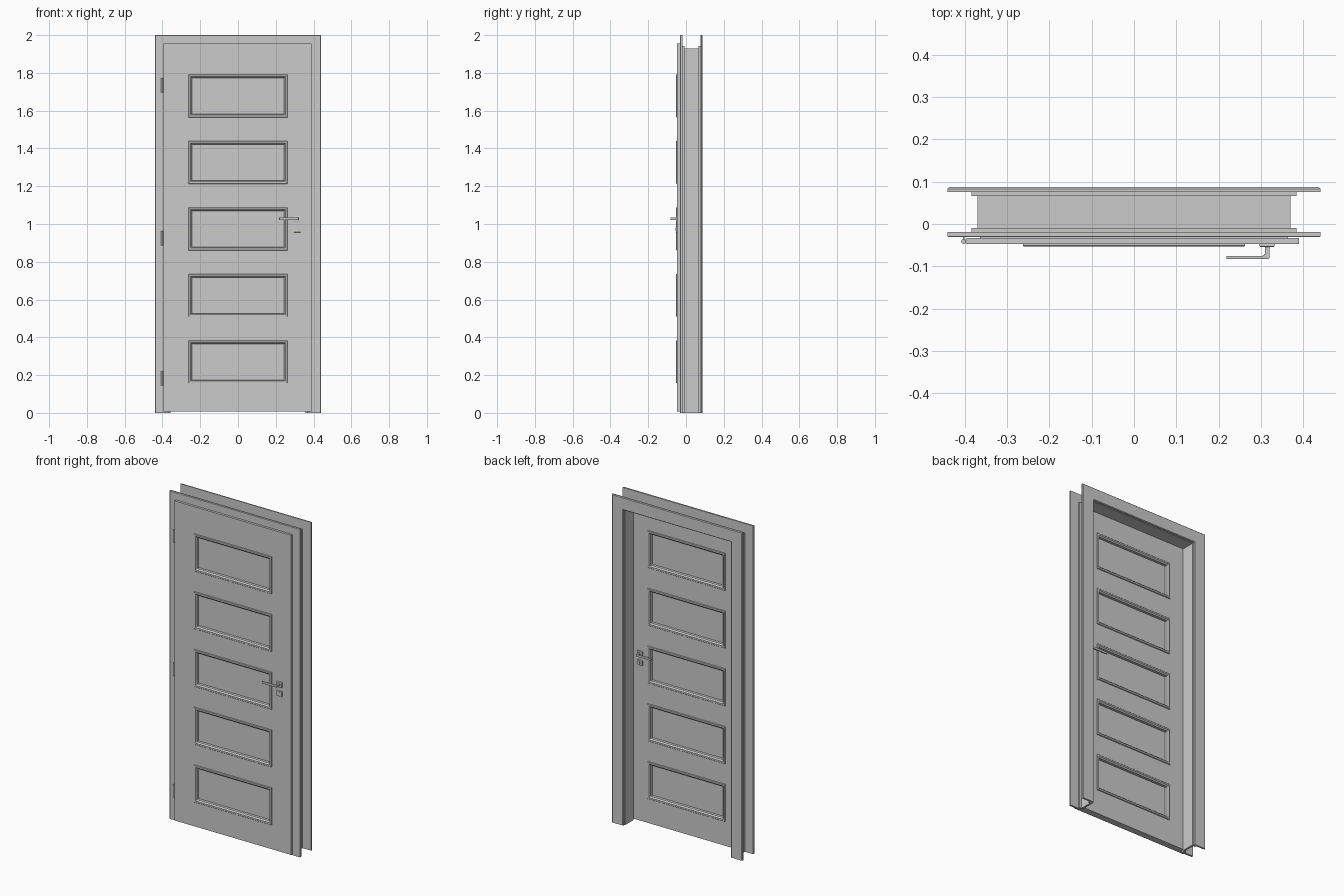
import bpy, bmesh, math

if "Cube" in bpy.data.objects:
    bpy.data.objects.remove(bpy.data.objects["Cube"])

YC = -0.027                      # mid-plane of the door leaf
WINDOWS = [0.27 + 0.352 * i for i in range(5)]
WX, WZ = 0.248, 0.099            # half size of window openings


def finish(name, bm, bevel=0.0, smooth=False):
    bmesh.ops.recalc_face_normals(bm, faces=bm.faces[:])
    me = bpy.data.meshes.new(name)
    bm.to_mesh(me)
    bm.free()
    ob = bpy.data.objects.new(name, me)
    bpy.context.collection.objects.link(ob)
    if bevel:
        m = ob.modifiers.new("bevel", 'BEVEL')
        m.width, m.segments, m.limit_method = bevel, 2, 'ANGLE'
    if smooth:
        bpy.context.view_layer.objects.active = ob
        ob.select_set(True)
        bpy.ops.object.shade_smooth_by_angle(angle=math.radians(40))
        ob.select_set(False)
    return ob


def box(name, x0, x1, y0, y1, z0, z1, bevel=0.0):
    bm = bmesh.new()
    bmesh.ops.create_cube(bm, size=1)
    for v in bm.verts:
        v.co = ((x0 + x1) / 2 + v.co.x * (x1 - x0),
                (y0 + y1) / 2 + v.co.y * (y1 - y0),
                (z0 + z1) / 2 + v.co.z * (z1 - z0))
    return finish(name, bm, bevel)


def sweep(name, corners, profile, closed):
    """Mitred sweep: corners(a) gives the path at offset a; profile is (a, y)."""
    bm = bmesh.new()
    cols = [[bm.verts.new((x, y, z)) for x, z in corners(a)] for a, y in profile]
    n, k = len(cols), len(cols[0])
    for i in range(n):
        p, q = cols[i], cols[(i + 1) % n]
        for j in range(k if closed else k - 1):
            j2 = (j + 1) % k
            bm.faces.new((p[j], p[j2], q[j2], q[j]))
    if not closed:
        bm.faces.new([c[0] for c in cols])
        bm.faces.new([c[-1] for c in cols])
    return finish(name, bm)


def pierced_slab(name, x0, x1, z0, z1, y0, y1):
    """Flat slab with the five window openings."""
    xs = [x0, -WX, WX, x1]
    zs = [z0] + [w + s * WZ for w in WINDOWS for s in (-1, 1)] + [z1]
    bm = bmesh.new()
    g = [[bm.verts.new((x, y0, z)) for z in zs] for x in xs]
    for i in range(3):
        for j in range(len(zs) - 1):
            if i != 1 or j % 2 == 0:
                bm.faces.new((g[i][j], g[i + 1][j], g[i + 1][j + 1], g[i][j + 1]))
    r = bmesh.ops.extrude_face_region(bm, geom=bm.faces[:], use_keep_orig=True)
    for v in r["geom"]:
        if isinstance(v, bmesh.types.BMVert):
            v.co.y = y1
    return finish(name, bm)


def side_y(y, side):             # mirror to the back of the leaf
    return y if side == "front" else 2 * YC - y


# Door frame: lining and two casings with tongues
def jamb(a):
    return [(-a, 0), (-a, a + 1.56), (a, a + 1.56), (a, 0)]


sweep("frame_lining", jamb, [(0.370, -0.019), (0.370, 0.076), (0.358, 0.076),
                             (0.358, -0.005), (0.367, -0.005), (0.367, -0.019)], False)
sweep("front_casing", jamb, [(0.370, -0.009), (0.383, -0.009), (0.383, -0.019), (0.440, -0.019),
                             (0.440, -0.029), (0.438, -0.031), (0.368, -0.031),
                             (0.367, -0.029), (0.367, -0.019), (0.370, -0.019)], False)
sweep("back_casing", jamb, [(0.370, 0.066), (0.383, 0.066), (0.383, 0.076), (0.440, 0.076),
                            (0.440, 0.083), (0.436, 0.087), (0.366, 0.087),
                            (0.362, 0.083), (0.362, 0.076), (0.370, 0.076)], False)

# Rebated door leaf
pierced_slab("leaf_front", -0.395, 0.390, 0.008, 1.955, -0.047, -0.033)
pierced_slab("leaf_back", -0.364, 0.364, 0.008, 1.923, -0.033, -0.007)

# Glass panes and beads on both faces
for i, zc in enumerate(WINDOWS):
    box(f"glass_{i}", -WX, WX, YC - 0.003, YC + 0.003, zc - WZ, zc + WZ)

    def rect(a, zc=zc):
        x, h = WX + a, WZ + a
        return [(-x, zc - h), (x, zc - h), (x, zc + h), (-x, zc + h)]

    for side in ("front", "back"):
        prof = [(0.014, -0.046), (0.014, -0.051), (0.012, -0.053), (0.003, -0.053),
                (-0.004, -0.046), (-0.004, -0.030), (0.0, -0.030), (0.0, -0.046)]
        sweep(f"{side}_bead_{i}", rect, [(a, side_y(y, side)) for a, y in prof], True)

# Handles, rosettes and keyholes on both faces
for side in ("front", "back"):
    def fy(*ys):
        return sorted(side_y(y, side) for y in ys)

    for nm, z in (("handle", 1.027), ("key", 0.972)):
        box(f"{side}_{nm}_rosette", 0.296, 0.332, *fy(-0.046, -0.054), z - 0.016, z + 0.016, 0.002)
    box(f"{side}_keyhole", 0.311, 0.317, *fy(-0.054, -0.0555), 0.962, 0.982)

    # lever outline with a rounded elbow, extruded in z
    pts = [(0.309, -0.053), (0.309, -0.071), (0.305, -0.075), (0.218, -0.075),
           (0.218, -0.083), (0.317, -0.083), (0.320, -0.080), (0.320, -0.053)]
    bm = bmesh.new()
    f = bm.faces.new([bm.verts.new((x, side_y(y, side), 1.021)) for x, y in pts])
    r = bmesh.ops.extrude_face_region(bm, geom=[f], use_keep_orig=True)
    for v in r["geom"]:
        if isinstance(v, bmesh.types.BMVert):
            v.co.z = 1.034
    finish(f"{side}_lever", bm, 0.0015)

# Hinges: barrel and small leaf
for i, z in enumerate((0.183, 0.925, 1.735)):
    bm = bmesh.new()
    bmesh.ops.create_cone(bm, cap_ends=True, segments=16, radius1=0.006, radius2=0.006, depth=0.078)
    for v in bm.verts:
        v.co.x -= 0.402
        v.co.y -= 0.041
        v.co.z += z
    finish(f"hinge_barrel_{i}", bm, smooth=True)
    box(f"hinge_pin_{i}", -0.404, -0.400, -0.041, -0.028, z - 0.015, z + 0.015)
